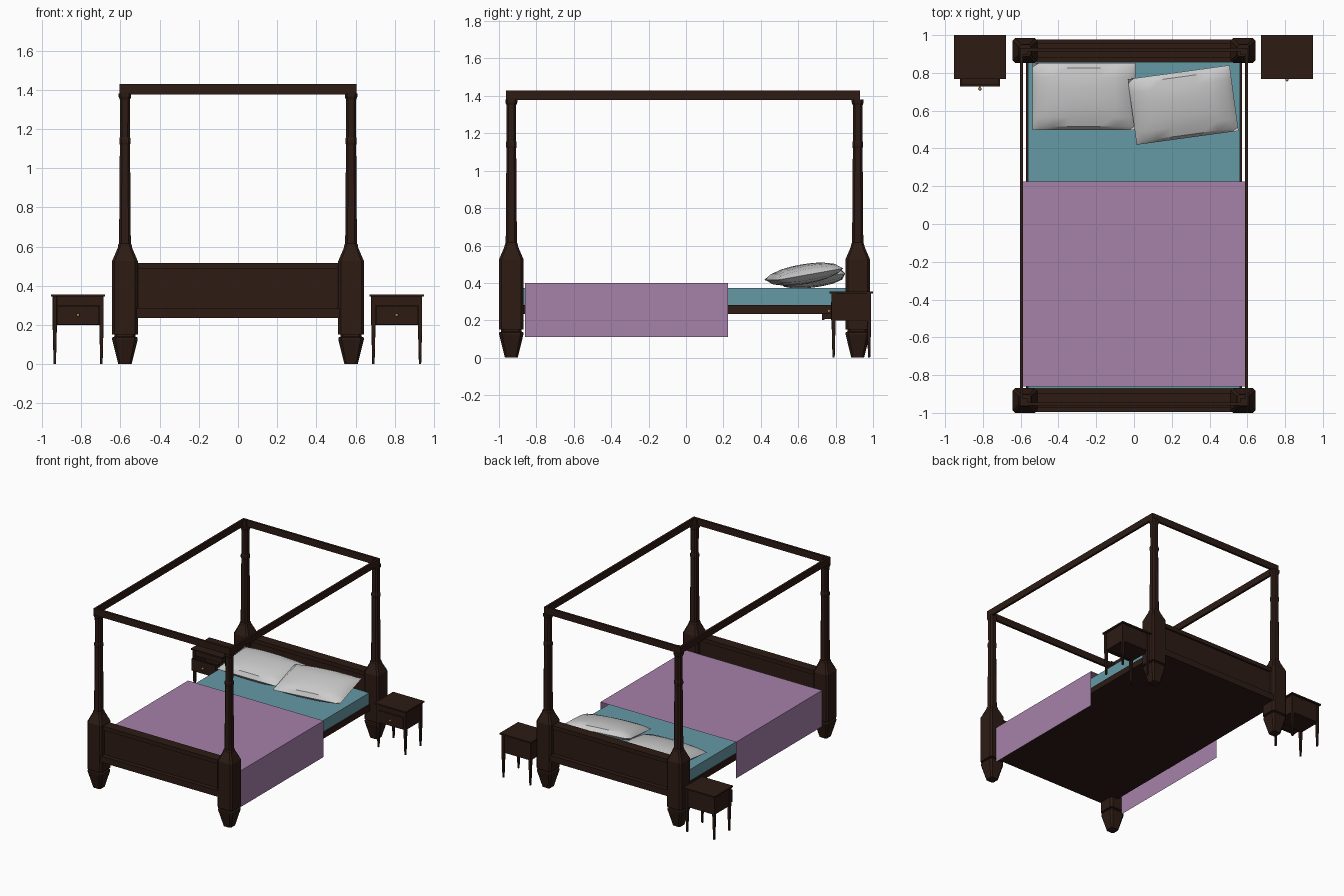
import bpy, bmesh, math

if "Cube" in bpy.data.objects:
    bpy.data.objects.remove(bpy.data.objects["Cube"])


def material(name, rgb):
    m = bpy.data.materials.new(name)
    m.diffuse_color = (*rgb, 1)
    m.use_nodes = True
    m.node_tree.nodes["Principled BSDF"].inputs["Base Color"].default_value = m.diffuse_color
    return m


WOOD = material("dark_wood", (0.026, 0.011, 0.007))
TEAL = material("teal_sheet", (0.13, 0.32, 0.38))
PURPLE = material("purple_cloth", (0.38, 0.22, 0.40))
BRASS = material("brass", (0.45, 0.25, 0.06))


def finish(name, bm, mat=None):
    bmesh.ops.recalc_face_normals(bm, faces=bm.faces)
    me = bpy.data.meshes.new(name)
    bm.to_mesh(me)
    bm.free()
    ob = bpy.data.objects.new(name, me)
    bpy.context.collection.objects.link(ob)
    if mat:
        me.materials.append(mat)
    return ob


def box(name, x, y, z, mat=WOOD):
    """Box from (min, max) ranges."""
    bm = bmesh.new()
    for v in bmesh.ops.create_cube(bm, size=1)["verts"]:
        v.co = [r[0] if c < 0 else r[1] for c, r in zip(v.co, (x, y, z))]
    return finish(name, bm, mat)


def column(name, x, y, profile, mat=WOOD):
    """Stack of chamfered squares: rows of (z, half width, chamfer)."""
    bm = bmesh.new()
    rings = []
    for z, h, c in profile:
        k = h - c
        pts = [(h, -k), (h, k), (k, h), (-k, h), (-h, k), (-h, -k), (-k, -h), (k, -h)]
        rings.append([bm.verts.new((x + a, y + b, z)) for a, b in pts])
    for r0, r1 in zip(rings, rings[1:]):
        for i in range(8):
            j = (i + 1) % 8
            bm.faces.new((r0[i], r0[j], r1[j], r1[i]))
    bm.faces.new(rings[0][::-1])
    bm.faces.new(rings[-1])
    return finish(name, bm, mat)


# Bed posts
POST = [(0, 0.034, 0.01), (0.125, 0.065, 0.016), (0.135, 0.065, 0.016), (0.14, 0.054, 0.014),
        (0.15, 0.054, 0.014), (0.152, 0.066, 0.014), (0.525, 0.066, 0.014), (0.595, 0.036, 0.01),
        (0.61, 0.034, 0.012), (0.615, 0.030, 0.012), (1.12, 0.026, 0.011), (1.13, 0.029, 0.011),
        (1.15, 0.029, 0.011), (1.16, 0.025, 0.011), (1.35, 0.026, 0.011), (1.365, 0.032, 0.012),
        (1.38, 0.032, 0.012)]
FOOT_Y, HEAD_Y = -0.934, 0.918
for y in (FOOT_Y, HEAD_Y):
    for x in (-0.577, 0.577):
        column("bed_post", x, y, POST)

# Headboard and footboard with ledges
for name, y in (("footboard", FOOT_Y), ("headboard", HEAD_Y)):
    box(name + "_panel", (-0.53, 0.53), (y - 0.025, y + 0.025), (0.27, 0.495))
    box(name + "_top_rail", (-0.53, 0.53), (y - 0.04, y + 0.04), (0.485, 0.517))
    box(name + "_bottom_rail", (-0.53, 0.53), (y - 0.06, y + 0.06), (0.235, 0.285))

# Canopy frame
Y0, Y1 = FOOT_Y - 0.028, HEAD_Y + 0.013
for s in (-1, 1):
    box("canopy_side_rail", sorted((s * 0.587, s * 0.604)), (Y0, Y1), (1.377, 1.43))
for y in (Y0, Y1 - 0.018):
    box("canopy_cross_rail", (-0.604, 0.604), (y, y + 0.018), (1.377, 1.43))
for y in (FOOT_Y, HEAD_Y):
    for s in (-1, 1):
        box("canopy_post_cap", sorted((s * 0.56, s * 0.595)),
            (y - 0.02, y + 0.01), (1.37, 1.425))

# Bed base and mattress
box("bed_base", (-0.573, 0.573), (-0.875, 0.86), (0.235, 0.282))
box("mattress", (-0.562, 0.562), (-0.872, 0.857), (0.282, 0.372), TEAL)

# Blanket draped over both sides
bm = bmesh.new()
rows = [[bm.verts.new((x, y, z)) for x, z in ((-0.6, 0.11), (-0.6, 0.4), (0.6, 0.4), (0.6, 0.11))]
        for y in (-0.86, 0.225)]
for i in range(3):
    bm.faces.new((rows[0][i], rows[0][i + 1], rows[1][i + 1], rows[1][i]))
finish("blanket", bm, PURPLE)


# Pillows: puffed slabs with a bevelled rim
def pillow(name, loc, tilt, turn):
    bm = bmesh.new()
    bmesh.ops.create_cube(bm, size=2)
    bmesh.ops.delete(bm, geom=bm.faces[:], context="FACES")
    us = [-1, -0.88, -0.6, -0.3, 0, 0.3, 0.6, 0.88, 1]
    for side in (-1, 1):
        grid = []
        for v in us:
            row = []
            for u in us:
                h = 0.053 * ((1 - u * u) * (1 - v * v)) ** 0.38
                row.append(bm.verts.new((u * 0.272, v * 0.178, side * h)))
            grid.append(row)
        for j in range(8):
            for i in range(8):
                bm.faces.new((grid[j][i], grid[j][i + 1], grid[j + 1][i + 1], grid[j + 1][i]))
    bmesh.ops.remove_doubles(bm, verts=bm.verts, dist=0.0005)
    ob = finish(name, bm)
    ob.location = loc
    ob.rotation_euler = (math.radians(tilt), 0, math.radians(turn))
    bpy.ops.object.select_all(action="DESELECT")
    bpy.context.view_layer.objects.active = ob
    ob.select_set(True)
    bpy.ops.object.shade_smooth_by_angle(angle=math.radians(35))


pillow("left_pillow", (-0.265, 0.675, 0.428), 7, 0)
pillow("right_pillow", (0.26, 0.63, 0.447), 10, 7.8)


# Nightstands, the left one with its drawer pulled out
def nightstand(side, cx, pull):
    n = side + "_nightstand_"
    box(n + "top", (cx - 0.138, cx + 0.138), (0.768, 1.0), (0.344, 0.355))
    for sx in (-1, 1):
        for y in (0.789, 0.979):
            column(n + "leg", cx + sx * 0.119, y,
                   [(0, 0.006, 0.001), (0.2, 0.011, 0.001), (0.345, 0.011, 0.001)])
        x = cx + sx * 0.119
        box(n + "side_panel", (x - 0.006, x + 0.006), (0.789, 0.979), (0.2, 0.345))
    a, b = cx - 0.115, cx + 0.115
    box(n + "back_panel", (a, b), (0.973, 0.985), (0.2, 0.345))
    box(n + "front_apron", (a, b), (0.782, 0.794), (0.3, 0.345))
    box(n + "bottom_panel", (a, b), (0.8, 0.98), (0.2, 0.205))
    # Drawer
    a, b, y = cx - 0.106, cx + 0.106, 0.776 - pull
    box(n + "drawer_front", (a, b), (y, y + 0.014), (0.203, 0.297))
    box(n + "drawer_bottom", (a, b), (y + 0.01, y + 0.18), (0.206, 0.212))
    box(n + "drawer_back", (a, b), (y + 0.17, y + 0.18), (0.206, 0.29))
    for x in (a, b - 0.008):
        box(n + "drawer_side", (x, x + 0.008), (y + 0.01, y + 0.18), (0.206, 0.29))
    # Knob
    bm = bmesh.new()
    bmesh.ops.create_uvsphere(bm, u_segments=10, v_segments=6, radius=0.009)
    knob = finish(n + "knob", bm, BRASS)
    knob.location = (cx, y - 0.012, 0.25)
    box(n + "knob_stem", (cx - 0.004, cx + 0.004), (y - 0.01, y + 0.002), (0.246, 0.254), BRASS)


nightstand("left", -0.816, 0.049)
nightstand("right", 0.81, 0)
